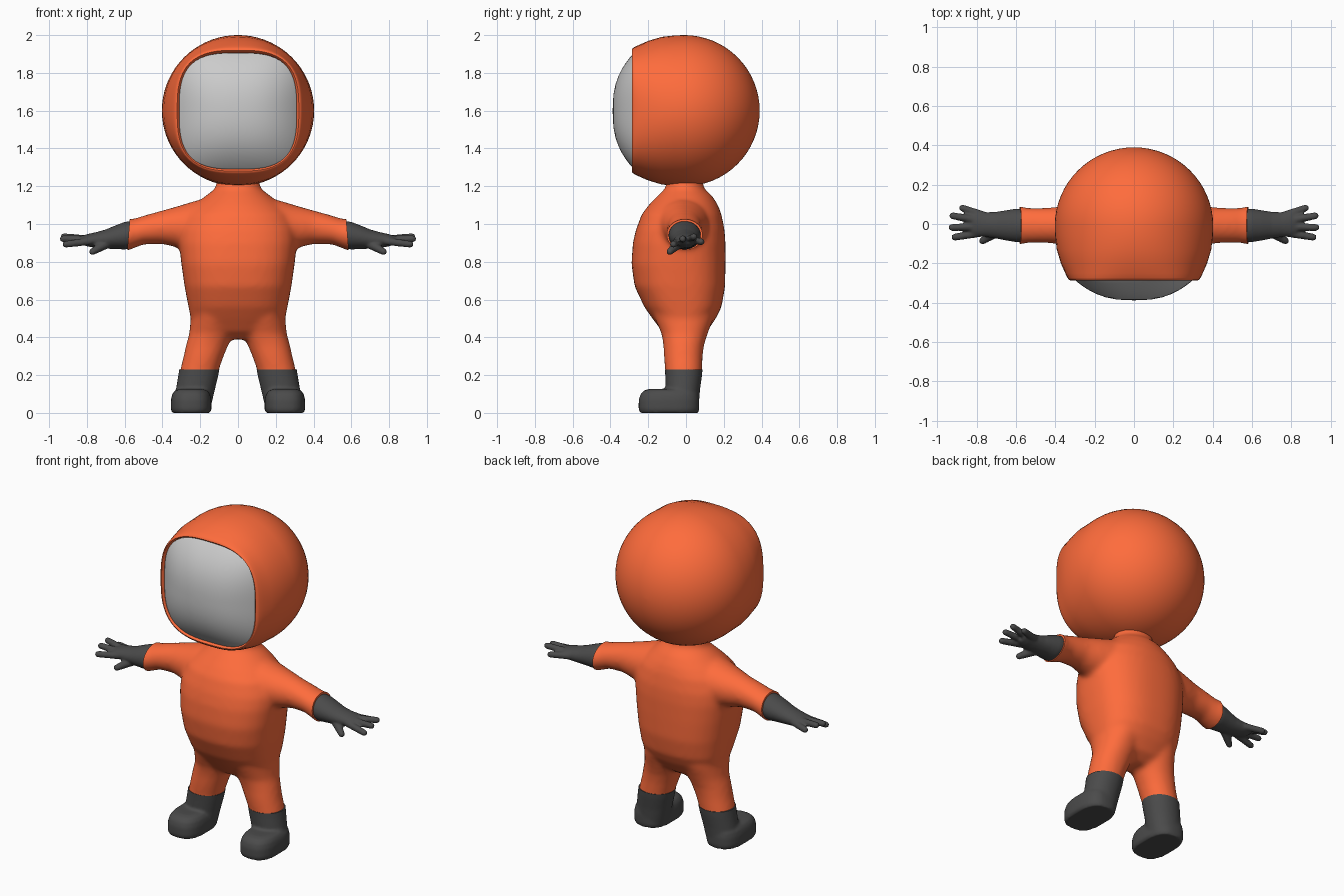
import bpy, bmesh
from math import sin, cos, pi
from mathutils import Vector

if "Cube" in bpy.data.objects:
    bpy.data.objects.remove(bpy.data.objects["Cube"])

V = Vector


def material(name, rgb):
    m = bpy.data.materials.new(name)
    m.diffuse_color = (*rgb, 1)
    m.use_nodes = True
    m.node_tree.nodes["Principled BSDF"].inputs["Base Color"].default_value = m.diffuse_color
    return m


ORANGE = material("orange_suit", (1.0, 0.15, 0.045))
DARK = material("dark_rubber", (0.07, 0.07, 0.07))


def loft(bm, rings, n=40):
    """Skin closed rings given as (centre, u axis, v axis, roundness exponent)."""
    loops = []
    for c, u, v, e in rings:
        loop = []
        for i in range(n):
            a = 2 * pi * i / n
            k = (abs(cos(a)) ** e + abs(sin(a)) ** e) ** (-1 / e)
            loop.append(bm.verts.new(V(c) + V(u) * cos(a) * k + V(v) * sin(a) * k))
        loops.append(loop)
    for p, q in zip(loops, loops[1:]):
        for i in range(n):
            j = (i + 1) % n
            bm.faces.new((p[i], p[j], q[j], q[i]))
    bm.faces.new(loops[0][::-1])
    bm.faces.new(loops[-1])


def upright(bm, rows):
    """Loft of level rings: (z, centre x, half width, y front, y back, exponent)."""
    loft(bm, [((cx, (y0 + y1) / 2, z), (w, 0, 0), (0, (y1 - y0) / 2, 0), e)
              for z, cx, w, y0, y1, e in rows])


def sideways(bm, s, rows):
    """Loft along x: (x, centre y, centre z, half depth, half height)."""
    loft(bm, [((s * x, cy, cz), (0, ry, 0), (0, 0, rz), 2) for x, cy, cz, ry, rz in rows])


def finger(bm, a, b, ra, rb):
    a, b = V(a), V(b)
    d = (b - a).normalized()
    u = d.cross(V((0, 0, 1))).normalized()
    w = d.cross(u)
    ends = [(a, ra), (b - d * rb, rb), (b - d * rb * .5, rb * .87), (b - d * rb * .1, rb * .4)]
    loft(bm, [(c, u * r, w * r, 2) for c, r in ends], 16)


def finish(name, bm, mat=None, voxel=0, smooth=0, cuts=()):
    """Make the object; optionally fuse by voxels, relax and trim with planes."""
    bmesh.ops.recalc_face_normals(bm, faces=bm.faces)
    me = bpy.data.meshes.new(name)
    bm.to_mesh(me)
    bm.free()
    ob = bpy.data.objects.new(name, me)
    bpy.context.collection.objects.link(ob)
    if voxel:
        r = ob.modifiers.new("fuse", 'REMESH')
        r.mode = 'VOXEL'
        r.voxel_size = voxel
        m = ob.modifiers.new("relax", 'SMOOTH')
        m.factor = 0.5
        m.iterations = smooth
        dg = bpy.context.evaluated_depsgraph_get()
        me = bpy.data.meshes.new_from_object(ob.evaluated_get(dg))
        ob.modifiers.clear()
        ob.data = me
    if cuts:
        b = bmesh.new()
        b.from_mesh(me)
        for co, no in cuts:
            res = bmesh.ops.bisect_plane(b, geom=b.verts[:] + b.edges[:] + b.faces[:],
                                         plane_co=co, plane_no=no, clear_outer=True)
            edges = [g for g in res['geom_cut'] if isinstance(g, bmesh.types.BMEdge)]
            bmesh.ops.holes_fill(b, edges=edges, sides=0)
        b.to_mesh(me)
        b.free()
    if mat:
        me.materials.clear()
        me.materials.append(mat)
    bpy.ops.object.select_all(action='DESELECT')
    ob.select_set(True)
    bpy.context.view_layer.objects.active = ob
    bpy.ops.object.shade_smooth_by_angle(angle=0.9)
    return ob


# Helmet: round shell that squares off into a rolled visor opening
ZS = 0.993
rows = [(-0.01 + 0.4 * cos(t * pi / 32), 0.403 * sin(t * pi / 32), 2)
        for t in [0.1] + list(range(1, 17))]
rows += [(-.06, .401, 2), (-.13, .393, 2.1), (-.2, .372, 2.25), (-.25, .35, 2.5),
         (-.273, .339, 2.7), (-.285, .330, 2.85), (-.287, .322, 2.95),
         (-.28, .314, 3.05), (-.265, .309, 3.1), (-.22, .305, 3.1)]
bm = bmesh.new()
loft(bm, [((0, y, 1.6), (r, 0, 0), (0, 0, r * ZS), e) for y, r, e in rows], 72)
finish("helmet", bm, ORANGE)

# Visor: bulging rounded-square dome
bm = bmesh.new()
rows = [(-.24, .311, 3.1)]
for f in (1, .985, .95, .9, .82, .72, .6, .46, .3, .15, .02):
    rows.append((-.275 - .113 * (1 - f ** 2.6), .311 * f, 2 + 1.1 * f))
loft(bm, [((0, y, 1.598), (r, 0, 0), (0, 0, r * .99), e) for y, r, e in rows], 72)
finish("visor", bm)

# Suit: torso, sleeves and trouser legs fused into one skin
bm = bmesh.new()
upright(bm, [(z, 0, w, y0, y1, e) for z, w, y0, y1, e in [
    (.39, .14, -.07, .05, 2), (.43, .22, -.125, .11, 2.2), (.5, .25, -.178, .158, 2.4),
    (.56, .262, -.22, .188, 2.5), (.67, .283, -.272, .207, 2.5), (.79, .3, -.289, .209, 2.5),
    (.9, .312, -.281, .209, 2.4), (.97, .31, -.265, .204, 2.3), (1.05, .28, -.235, .188, 2.2),
    (1.10, .235, -.198, .17, 2), (1.15, .17, -.15, .138, 2), (1.19, .118, -.108, .094, 2),
    (1.26, .11, -.1, .085, 2)]])
for s in (1, -1):
    sideways(bm, s, [(.1, -.02, 1.0, .15, .13), (.22, -.015, .995, .14, .13),
                     (.3, -.01, .985, .12, .115), (.4, -.007, .983, .092, .089),
                     (.5, -.007, .968, .088, .076), (.55, -.007, .95, .091, .078),
                     (.58, -.007, .943, .098, .083), (.63, -.007, .935, .1, .085)])
    upright(bm, [(z, s * cx, w, y0, y1, 2.1) for z, cx, w, y0, y1 in [
        (.17, .212, .102, -.11, .085), (.22, .206, .102, -.11, .085),
        (.3, .182, .106, -.117, .088), (.36, .163, .112, -.12, .096),
        (.42, .142, .116, -.13, .115), (.5, .128, .122, -.165, .145), (.6, .12, .12, -.2, .16)]])
cuts = [((s * .58, 0, .94), (s, 0, .08)) for s in (1, -1)] + [((0, 0, .22), (0, 0, -1))]
finish("suit", bm, ORANGE, .014, 10, cuts)

for s, side in ((1, "left"), (-1, "right")):
    # Glove: gauntlet, palm, four fingers and a thumb
    bm = bmesh.new()
    sideways(bm, s, [(.55, -.007, .945, .085, .073), (.6, -.007, .938, .085, .073),
                     (.65, -.007, .93, .077, .062), (.7, -.006, .92, .068, .051),
                     (.75, -.003, .915, .063, .042), (.8, .003, .914, .065, .032),
                     (.83, .003, .914, .055, .022)])
    for a, b in [((.78, -.045, .91), (.93, -.07, .89)), ((.8, -.015, .917), (.945, -.018, .922)),
                 ((.8, .02, .92), (.94, .045, .935)), ((.77, .045, .912), (.89, .087, .905))]:
        finger(bm, (s * a[0], *a[1:]), (s * b[0], *b[1:]), .021, .018)
    finger(bm, (s * .69, -.035, .9), (s * .785, -.095, .845), .028, .018)
    finish(side + "_glove", bm, DARK, .007, 4)

    # Boot: shaft and rounded foot
    bm = bmesh.new()
    upright(bm, [(z, s * cx, w, y0, y1, e) for z, cx, w, y0, y1, e in [
        (.02, .242, .095, -.12, .066, 2.2), (.12, .226, .103, -.108, .074, 2.1),
        (.2, .21, .106, -.11, .085, 2.1), (.26, .2, .107, -.113, .09, 2.1)]])
    upright(bm, [(z, s * .248, w, y0, y1, 2.7) for z, w, y0, y1 in [
        (.0, .1, -.243, .064), (.02, .108, -.251, .07), (.07, .107, -.25, .07),
        (.1, .1, -.24, .065), (.12, .085, -.22, .05), (.127, .06, -.19, .03)]])
    finish(side + "_boot", bm, DARK, .009, 4, [((0, 0, .23), (0, 0, 1))])
